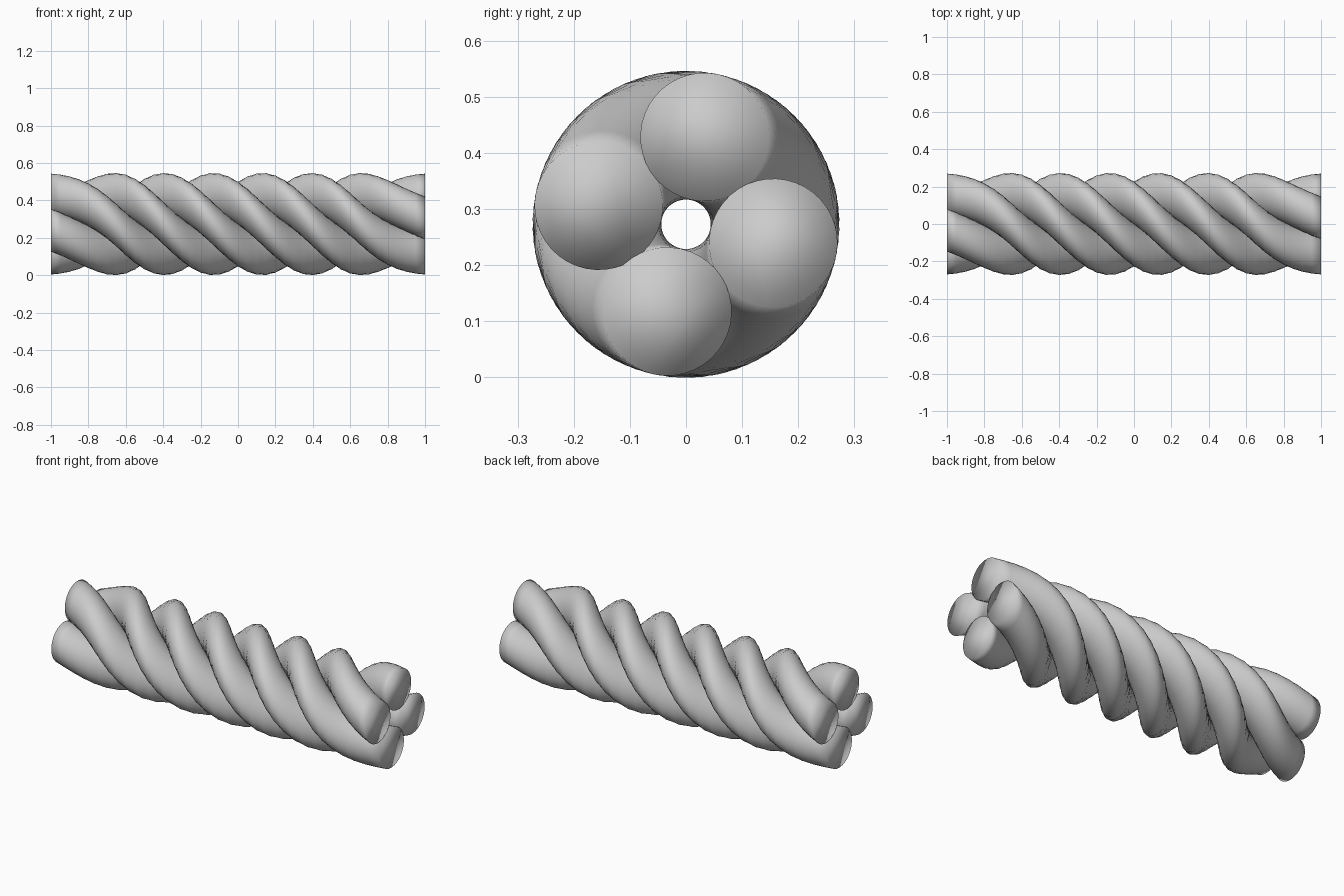
import bpy, bmesh, math
from mathutils import Matrix, Vector

if "Cube" in bpy.data.objects:
    bpy.data.objects.remove(bpy.data.objects["Cube"])

HELIX_R, STRAND_R, MID_Z = 0.159, 0.1145, 0.273
SIDES, RINGS = 40, 40


def twist(x):
    """Twist angle in degrees along the rope, easing off towards both ends."""
    a, rate, ease = abs(x), 343.0, 0.62
    over = max(0.0, a - ease)
    angle = rate * a - (rate * 1.0 - 303.0) / (1 - ease) ** 2 * over ** 2
    return 315.0 + math.copysign(angle, x)


def make_strand(index):
    bm = bmesh.new()
    rings = []
    for i in range(RINGS + 1):
        x = -1 + 2 * i / RINGS
        rot = Matrix.Rotation(math.radians(twist(x) + 90 * index), 3, 'X')
        ring = []
        for k in range(SIDES):
            t = 2 * math.pi * k / SIDES
            p = Vector((x, HELIX_R + STRAND_R * math.cos(t), STRAND_R * math.sin(t)))
            ring.append(bm.verts.new(rot @ p))
        rings.append(ring)
    # side walls
    for a, b in zip(rings, rings[1:]):
        for k in range(SIDES):
            n = (k + 1) % SIDES
            bm.faces.new((a[k], a[n], b[n], b[k]))
    # end caps
    bm.faces.new(rings[0])
    bm.faces.new(rings[-1])
    bmesh.ops.recalc_face_normals(bm, faces=bm.faces)
    for f in bm.faces:
        f.smooth = True
    mesh = bpy.data.meshes.new(f"rope_strand_{index + 1}")
    bm.to_mesh(mesh)
    bm.free()
    ob = bpy.data.objects.new(mesh.name, mesh)
    ob.location.z = MID_Z
    bpy.context.collection.objects.link(ob)


# four strands laid together around a hollow core
for i in range(4):
    make_strand(i)
